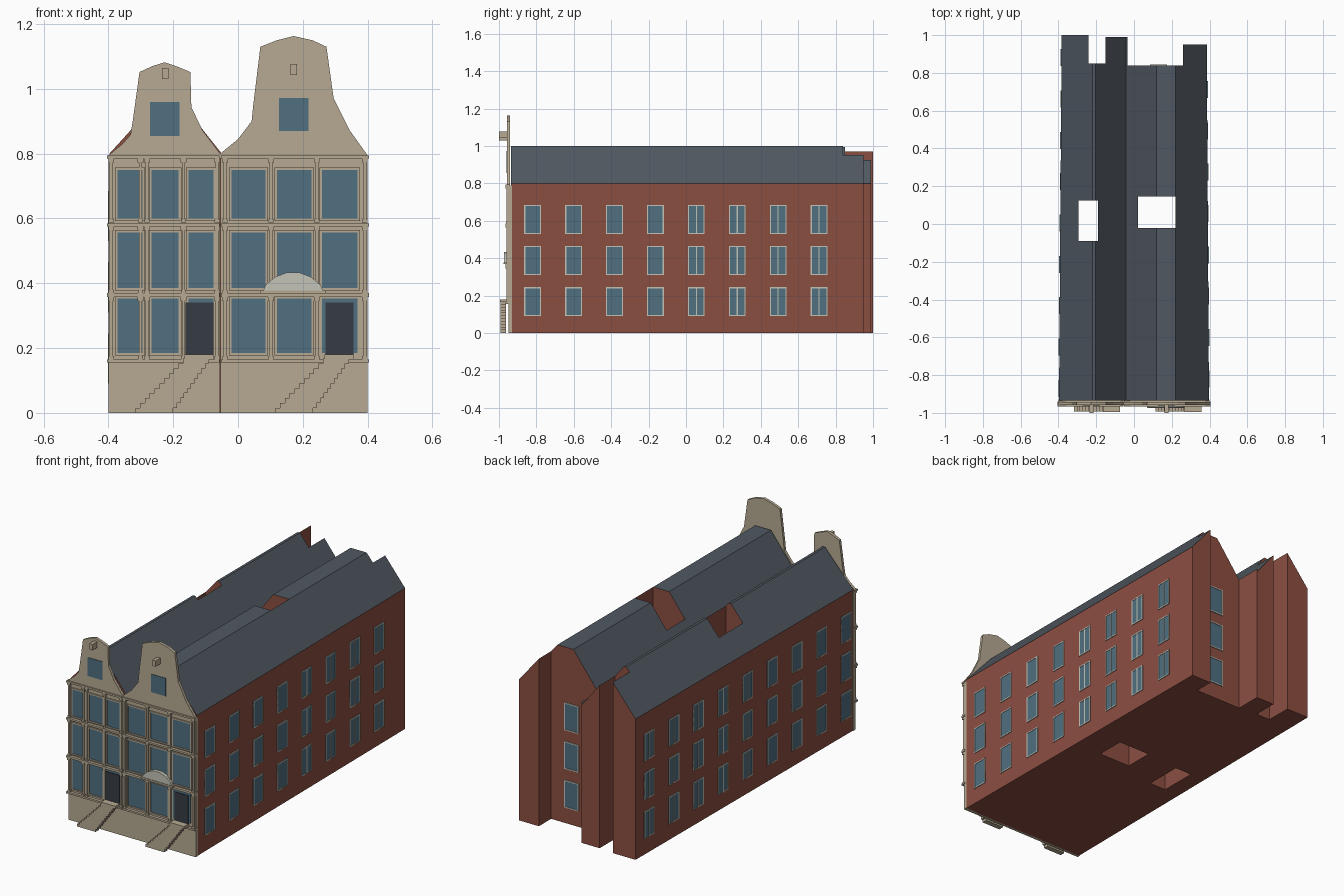
import bpy, bmesh
from mathutils import Vector

if "Cube" in bpy.data.objects:
    bpy.data.objects.remove(bpy.data.objects["Cube"])


def material(name, rgb):
    m = bpy.data.materials.new(name)
    m.diffuse_color = (*rgb, 1)
    m.use_nodes = True
    m.node_tree.nodes["Principled BSDF"].inputs["Base Color"].default_value = m.diffuse_color
    return m


BRICK = material("brick", (0.26, 0.077, 0.053))
SLATE = material("slate", (0.08, 0.098, 0.12))
SAND = material("sandstone", (0.47, 0.40, 0.29))
GLASS = material("glass", (0.08, 0.16, 0.22))
DOOR = material("door_paint", (0.037, 0.045, 0.058))
PALE = material("pale_paint", (0.55, 0.55, 0.48))


def finish(name, bm, *mats):
    bmesh.ops.recalc_face_normals(bm, faces=bm.faces)
    me = bpy.data.meshes.new(name)
    bm.to_mesh(me)
    bm.free()
    for m in mats:
        me.materials.append(m)
    ob = bpy.data.objects.new(name, me)
    bpy.context.collection.objects.link(ob)
    return ob


def loft(bm, a, b):
    """Closed solid between two matching outlines."""
    va, vb = [bm.verts.new(p) for p in a], [bm.verts.new(p) for p in b]
    bm.faces.new(va)
    bm.faces.new(vb[::-1])
    for i in range(len(va)):
        j = (i + 1) % len(va)
        bm.faces.new((va[i], vb[i], vb[j], va[j]))


def boxes(name, items, mat):
    """One object from (x0, x1, y0, y1, z0, z1) boxes."""
    bm = bmesh.new()
    for x0, x1, y0, y1, z0, z1 in items:
        ring = [(x0, y0), (x1, y0), (x1, y1), (x0, y1)]
        loft(bm, [(*p, z0) for p in ring], [(*p, z1) for p in ring])
    return finish(name, bm, mat)


def front_panel(name, outline, y0, y1, mat):
    bm = bmesh.new()
    loft(bm, [(x, y0, z) for x, z in outline], [(x, y1, z) for x, z in outline])
    return finish(name, bm, mat)


def border(x0, x1, z0, z1, t, y0, y1):
    """Four bars round a front-facing opening."""
    return [(x0 - t, x0, y0, y1, z0 - t, z1 + t), (x1, x1 + t, y0, y1, z0 - t, z1 + t),
            (x0, x1, y0, y1, z0 - t, z0), (x0, x1, y0, y1, z1, z1 + t)]


# Brick body with the two roofs, tapering slightly to the back
def section(y, left, right):
    pts = [(left, 0), (right, 0), (right, 0.8), (0.22, 1.0), (0.12, 1.0),
           (-0.042, 0.79), (-0.205, 0.995), (-0.22, 0.995), (left, 0.8)]
    return [(x, y, z) for x, z in pts]


bm = bmesh.new()
loft(bm, section(-0.935, -0.397, 0.397), section(1.0, -0.383, 0.385))
bmesh.ops.recalc_face_normals(bm, faces=bm.faces)
for f in bm.faces:
    f.material_index = 1 if f.normal.z > 0.2 else 0
body = finish("house_body", bm, BRICK, SLATE)

# Cut the stepped back outline and the two light wells
plan = [(-0.24, 1.1), (-0.24, 0.85), (-0.15, 0.85), (-0.15, 0.99), (-0.035, 0.99),
        (-0.035, 0.84), (0.26, 0.84), (0.26, 0.95), (0.5, 0.95), (0.5, 1.1)]
bm = bmesh.new()
loft(bm, [(*p, -0.1) for p in plan], [(*p, 1.3) for p in plan])
cutters = [finish("back_cutter", bm, BRICK),
           boxes("well_cutters", [(-0.295, -0.19, -0.09, 0.125, -0.1, 1.3),
                                  (0.02, 0.22, -0.02, 0.145, -0.1, 1.3)], BRICK)]
bpy.context.view_layer.objects.active = body
for c in cutters:
    c.hide_render = True
    mod = body.modifiers.new("cut", 'BOOLEAN')
    mod.operation, mod.solver, mod.object = 'DIFFERENCE', 'EXACT', c
    bpy.ops.object.modifier_apply(modifier=mod.name)
for c in cutters:
    bpy.data.objects.remove(c)

# Side windows: three rows on both long walls
glass, frames = [], []
ROWS = [(0.09, 0.245), (0.31, 0.465), (0.53, 0.685)]
for side, first, count in ((1, -0.82, 8), (-1, -0.87, 9)):
    for i in range(count):
        y = first + i * 0.2188
        wall = 0.397 - (y + 0.935) / 1.935 * (0.012 if side > 0 else 0.014)

        def add(to, ya, yb, za, zb, out):
            xs = sorted((side * (wall - 0.008), side * (wall + out)))
            to.append((*xs, ya, yb, za, zb))
        for z0, z1 in ROWS:
            a, b, t = y - 0.045, y + 0.045, 0.006
            add(glass, a, b, z0, z1, 0.002)
            add(frames, a, a + t, z0, z1, 0.004)
            add(frames, b - t, b, z0, z1, 0.004)
            add(frames, a, b, z0, z0 + t, 0.004)
            add(frames, a, b, z1 - t, z1, 0.004)
            if y > 0:
                add(frames, y - 0.003, y + 0.003, z0, z1, 0.004)

# Back windows
for z0, z1 in ROWS:
    glass.append((0.085, 0.175, 0.83, 0.842, z0, z1))
    frames += border(0.09, 0.17, z0 + 0.005, z1 - 0.005, 0.006, 0.83, 0.845)
boxes("brick_wall_window_glass", glass, GLASS)
boxes("brick_wall_window_frames", frames, PALE)

# Front walls and bell gables
boxes("front_walls", [(-0.4, -0.056, -0.95, -0.93, 0, 0.79),
                      (-0.054, 0.4, -0.95, -0.93, 0, 0.79)], SAND)
front_panel("left_gable", [
    (-0.4, 0.785), (-0.055, 0.785), (-0.055, 0.8), (-0.11, 0.873), (-0.144, 0.944),
    (-0.147, 1.052), (-0.19, 1.07), (-0.227, 1.082), (-0.265, 1.07), (-0.304, 1.052),
    (-0.325, 0.9), (-0.332, 0.858), (-0.357, 0.83), (-0.4, 0.795)], -0.958, -0.942, SAND)
front_panel("right_gable", [
    (-0.055, 0.785), (0.4, 0.785), (0.4, 0.795), (0.344, 0.873), (0.295, 0.972),
    (0.273, 1.13), (0.23, 1.15), (0.172, 1.163), (0.12, 1.15), (0.069, 1.13),
    (0.047, 0.95), (0.042, 0.9), (0, 0.845), (-0.055, 0.8)], -0.958, -0.942, SAND)

# Hoist beams
boxes("hoist_beams", [(-0.235, -0.215, -1.0, -0.95, 1.03, 1.064),
                      (0.162, 0.182, -1.0, -0.95, 1.043, 1.077)], SAND)

# Front windows and doors
COLS = [(-0.372, -0.295), (-0.267, -0.183), (-0.153, -0.076),
        (-0.02, 0.085), (0.12, 0.227), (0.26, 0.369)]
FLOORS = [(0.185, 0.353), (0.385, 0.556), (0.6, 0.75)]
glass = [(-0.272, -0.18, -0.961, -0.95, 0.855, 0.96), (0.126, 0.218, -0.961, -0.95, 0.87, 0.972)]
frames, doors = [], []
for i, (x0, x1) in enumerate(COLS):
    for k, (z0, z1) in enumerate(FLOORS):
        if k == 0 and i in (2, 5):
            d0 = -0.162 if i == 2 else 0.27
            doors.append((d0, d0 + 0.086, -0.957, -0.94, 0.18, 0.34))
        glass.append((x0, x1, -0.953, -0.94, z0, z1))
        if not (k == 0 and i in (2, 5)):
            frames += border(x0, x1, z0, z1, 0.008, -0.957, -0.94)
boxes("front_window_glass", glass, GLASS)
boxes("front_window_frames", frames, SAND)
boxes("front_doors", doors, DOOR)

# Pilasters with capitals and bases, and floor cornices
pilasters = []
for x in (-0.391, -0.301, -0.281, -0.168, -0.064, -0.04, 0.102, 0.243, 0.391):
    w = 0.005
    for z0, z1 in ((0.165, 0.358), (0.37, 0.575), (0.587, 0.785)):
        pilasters += [(x - w, x + w, -0.961, -0.94, z0, z1),
                      (x - w - 0.004, x + w + 0.004, -0.965, -0.94, z1 - 0.012, z1),
                      (x - w - 0.003, x + w + 0.003, -0.963, -0.94, z0, z0 + 0.01)]
boxes("pilasters", pilasters, SAND)
boxes("cornices", [(a, b, -0.966, -0.94, z, z + h)
                   for a, b in ((-0.404, -0.057), (-0.053, 0.404))
                   for z, h in ((0.155, 0.01), (0.358, 0.012), (0.575, 0.01), (0.785, 0.01))], SAND)

# Arched canopy over the middle of the right house
front_panel("arched_canopy", [(0.075, 0.37), (0.265, 0.37), (0.255, 0.395), (0.225, 0.42),
                              (0.19, 0.433), (0.15, 0.433), (0.115, 0.42), (0.085, 0.395)],
            -0.972, -0.94, PALE)
boxes("canopy_sill", [(0.07, 0.27, -0.975, -0.94, 0.368, 0.378)], SAND)

# Entrance stairs with landings
steps = []
for dx in (0, 0.432):
    for i in range(11):
        steps.append((-0.317 + 0.0148 * i + dx, -0.2 + 0.011 * i + dx,
                      -0.993, -0.963, 0.0152 * i, 0.0152 * (i + 1)))
    steps.append((-0.165 + dx, -0.075 + dx, -0.995, -0.94, 0.165, 0.18))
boxes("entrance_stairs", steps, SAND)
